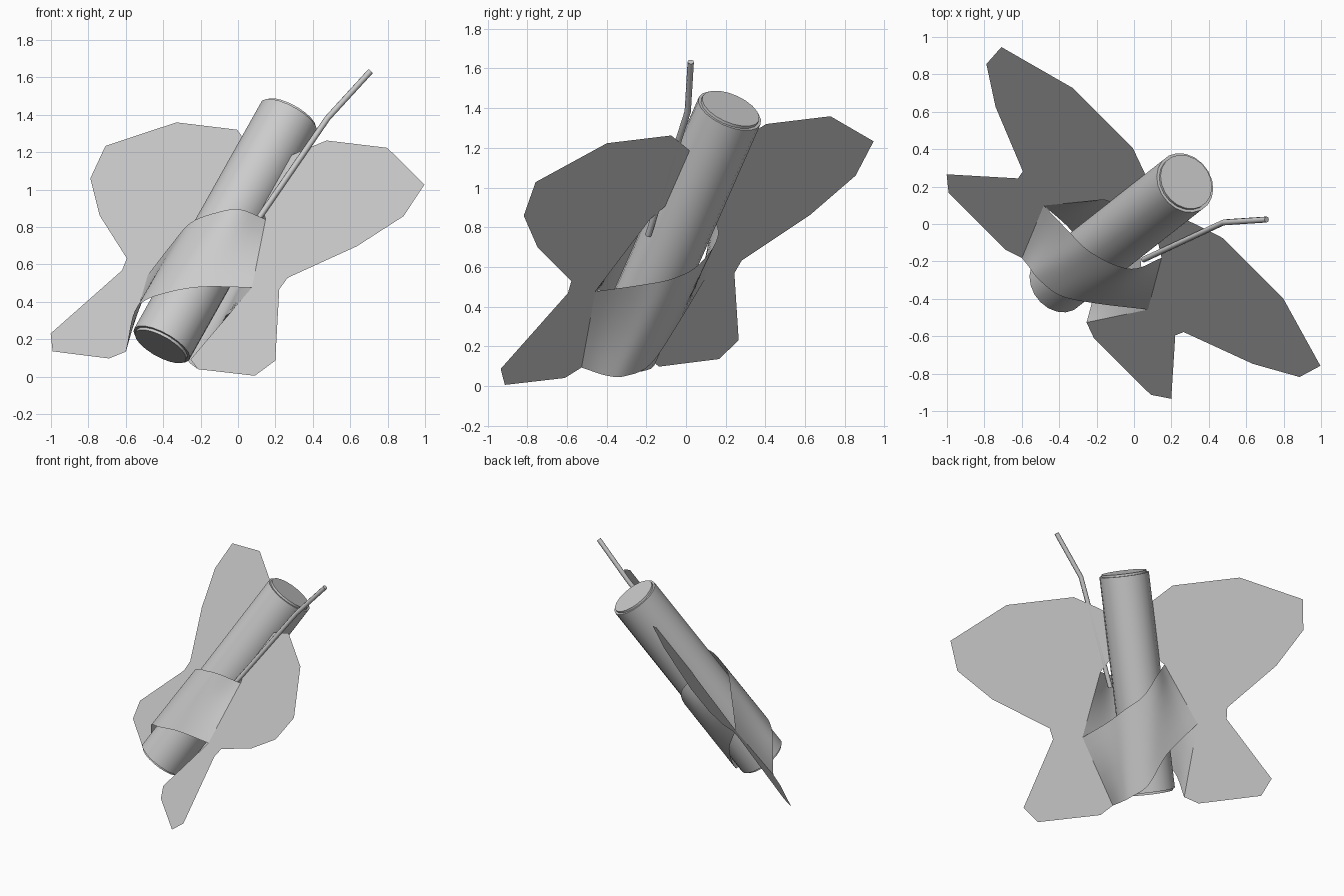
import bpy, bmesh
from mathutils import Vector, Matrix

cube = bpy.data.objects.get("Cube")
if cube:
    bpy.data.objects.remove(cube, do_unlink=True)

# Tilted frame: X across the wings, Y along the rod, Z out of the wing plane
along = Vector((0.457, 0.359, 0.815)).normalized()
out = Vector((-0.541, -0.611, 0.576))
out = (out - along * out.dot(along)).normalized()
across = along.cross(out)
frame = Matrix((across, along, out)).transposed().to_4x4()
frame.translation = (-0.0675, -0.047, 0.78)

grey = bpy.data.materials.new("light_grey")
grey.use_nodes = True
grey.diffuse_color = (0.6, 0.6, 0.6, 1)
grey.node_tree.nodes["Principled BSDF"].inputs["Base Color"].default_value = (0.6, 0.6, 0.6, 1)


def add_object(name, bm, angle):
    me = bpy.data.meshes.new(name)
    bm.to_mesh(me)
    bm.free()
    me.materials.append(grey)
    ob = bpy.data.objects.new(name, me)
    bpy.context.collection.objects.link(ob)
    ob.matrix_world = frame
    bpy.ops.object.select_all(action='DESELECT')
    ob.select_set(True)
    bpy.context.view_layer.objects.active = ob
    bpy.ops.object.shade_smooth_by_angle(angle=angle)
    return ob


def smooth_path(points, steps=5):
    """Catmull-Rom curve through the points."""
    p = [Vector(q) for q in points]
    p = [2 * p[0] - p[1]] + p + [2 * p[-1] - p[-2]]
    result = []
    for i in range(1, len(p) - 2):
        a, b, c, d = p[i - 1:i + 3]
        for k in range(steps):
            t = k / steps
            result.append(0.5 * (2 * b + (c - a) * t + (2 * a - 5 * b + 4 * c - d) * t ** 2
                                 + (3 * b - a - 3 * c + d) * t ** 3))
    return result + [p[-2]]


# Rod with softened rims
bm = bmesh.new()
bmesh.ops.create_cone(bm, cap_ends=True, segments=20, radius1=0.17, radius2=0.17,
                      depth=1.52, matrix=Matrix.Rotation(1.5708, 4, 'X'))
rims = [e for e in bm.edges if any(len(f.verts) > 4 for f in e.link_faces)]
bmesh.ops.bevel(bm, geom=rims, offset=0.015, segments=2, affect='EDGES')
add_object("rod", bm, 0.7)

# Flat wings, mirrored about the wing centre line
centre = 0.02
wing = [(0.1, 0.48), (0.18, 0.535), (0.34, 0.63), (0.8, 0.63), (1.21, 0.432), (1.188, 0.222),
        (0.976, 0.002), (0.61, -0.243), (0.596, -0.32), (0.852, -0.762), (0.767, -0.87),
        (0.337, -0.872), (0.245, -0.817), (0.395, -0.33), (0.22, 0.1), (0.12, 0.2)]
bm = bmesh.new()
for side in (1, -1):
    ring = [bm.verts.new((centre + side * x, y, 0)) for x, y in wing]
    bm.faces.new(ring if side < 0 else ring[::-1])

# Crossing strips: one bows over the rod, the other under it
strips = [
    ([(-0.375, -0.33, 0), (-0.2, -0.18, 0.11), (-0.07, -0.08, 0.18),
      (0.08, 0, 0.183), (0.18, 0.06, 0.14), (0.24, 0.1, 0)],
     [(-0.225, -0.817, 0), (-0.18, -0.66, 0.12), (-0.1, -0.6, 0.175),
      (0.04, -0.54, 0.19), (0.2, -0.44, 0.13), (0.415, -0.33, 0)]),
    ([(-0.2, 0.1, 0), (-0.15, 0.05, -0.14), (-0.04, -0.08, -0.185),
      (0.1, -0.16, -0.175), (0.23, -0.24, -0.1), (0.415, -0.33, 0)],
     [(-0.375, -0.33, 0), (-0.15, -0.5, -0.13), (0, -0.69, -0.19),
      (0.13, -0.76, -0.175), (0.2, -0.79, -0.12), (0.265, -0.817, 0)]),
]
rows = 6
for upper, lower in strips:
    pairs = list(zip(smooth_path(upper), smooth_path(lower)))
    grid = [[bm.verts.new(a.lerp(b, j / rows)) for j in range(rows + 1)] for a, b in pairs]
    for g, h in zip(grid, grid[1:]):
        for j in range(rows):
            bm.faces.new((g[j], g[j + 1], h[j + 1], h[j]))
for f in bm.faces:
    f.normal_update()
    if f.normal.z < 0:
        f.normal_flip()
add_object("butterfly_sheet", bm, 0.7)

# Bent feeler
curve = bpy.data.curves.new("feeler", 'CURVE')
curve.dimensions = '3D'
curve.bevel_depth = 0.016
curve.bevel_resolution = 2
curve.use_fill_caps = True
spline = curve.splines.new('POLY')
path = [(0.186, -0.014, 0.012), (0.295, 0.76, 0.015), (0.425, 1.075, 0.025)]
spline.points.add(len(path) - 1)
for point, co in zip(spline.points, path):
    point.co = (*co, 1)
curve.materials.append(grey)
feeler = bpy.data.objects.new("feeler", curve)
bpy.context.collection.objects.link(feeler)
feeler.matrix_world = frame
